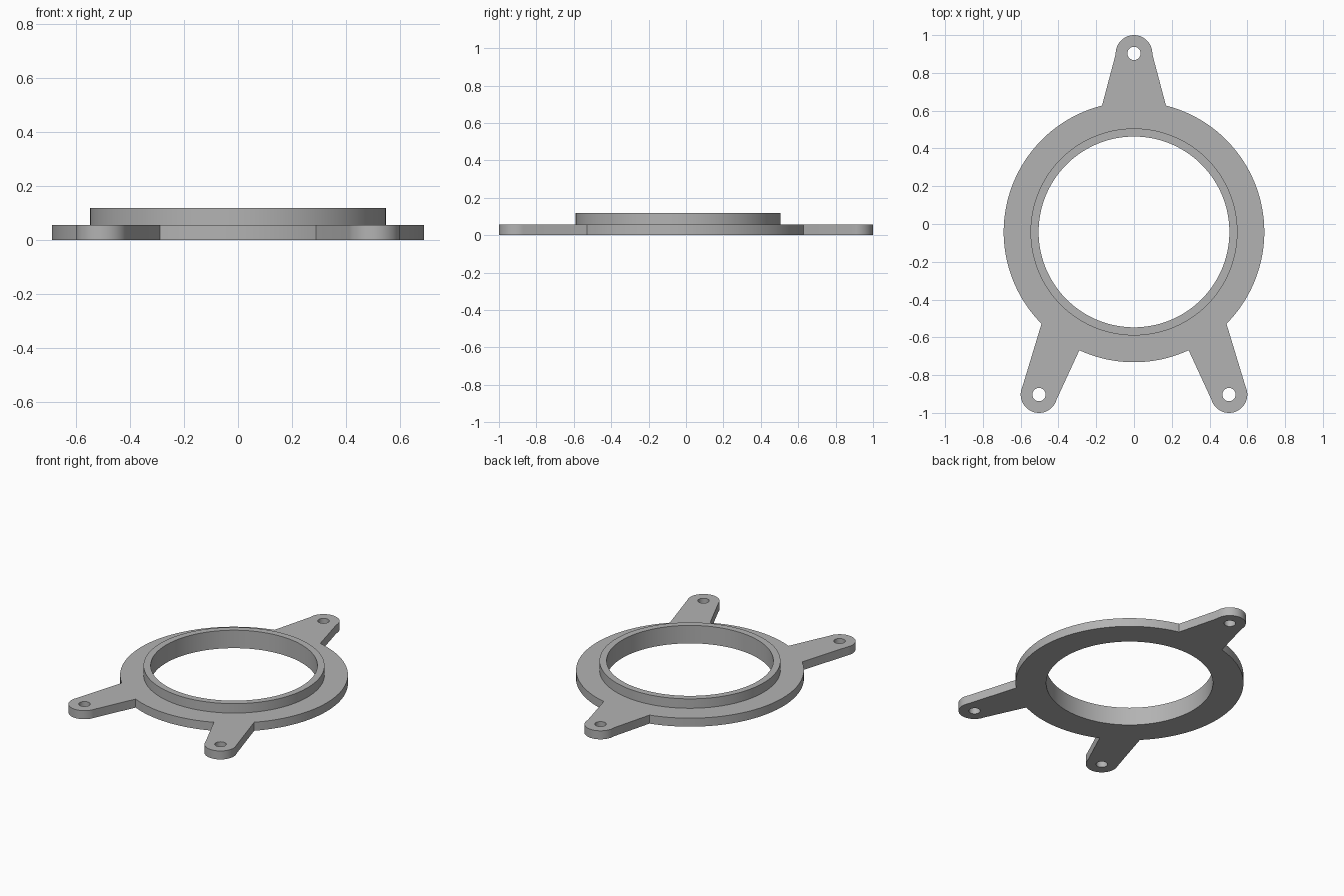
import bpy
import bmesh
from math import cos, sin, radians

cube = bpy.data.objects.get("Cube")
if cube:
    bpy.data.objects.remove(cube, do_unlink=True)

CENTRE = (0, -0.042)
FLANGE_R, COLLAR_R, BORE_R = 0.69, 0.548, 0.505
TIP_R, HOLE_R = 0.097, 0.035
FLANGE_H, TOTAL_H = 0.057, 0.12

grey = bpy.data.materials.new("satin grey")
grey.use_nodes = True
colour = (0.45, 0.45, 0.45, 1)
grey.diffuse_color = colour
grey.node_tree.nodes["Principled BSDF"].inputs["Base Color"].default_value = colour


def arc(centre, radius, start, end, steps):
    """Points along an arc, angles in degrees."""
    angles = [radians(start + (end - start) * i / steps) for i in range(steps + 1)]
    return [(centre[0] + radius * cos(a), centre[1] + radius * sin(a)) for a in angles]


def prism(name, outline, low, high):
    """Solid made by raising a flat outline."""
    bm = bmesh.new()
    base = bm.faces.new([bm.verts.new((x, y, low)) for x, y in outline])
    raised = bmesh.ops.extrude_face_region(bm, geom=[base])["geom"]
    top = [v for v in raised if isinstance(v, bmesh.types.BMVert)]
    bmesh.ops.translate(bm, verts=top, vec=(0, 0, high - low))
    bmesh.ops.recalc_face_normals(bm, faces=bm.faces)
    mesh = bpy.data.meshes.new(name)
    bm.to_mesh(mesh)
    bm.free()
    mesh.materials.append(grey)
    obj = bpy.data.objects.new(name, mesh)
    bpy.context.collection.objects.link(obj)
    return obj


def disc(name, centre, radius, low, high, sides):
    return prism(name, arc(centre, radius, 0, 360, sides)[:-1], low, high)


def combine(body, tool, operation):
    mod = body.modifiers.new(tool.name, "BOOLEAN")
    mod.operation, mod.solver, mod.object = operation, "EXACT", tool
    bpy.context.view_layer.objects.active = body
    bpy.ops.object.modifier_apply(modifier=mod.name)
    bpy.data.objects.remove(tool, do_unlink=True)


# Mounting ears: tip centre, root angles on the flange, tip arc angles
left_tip, right_tip = (-0.503, -0.903), (0.503, -0.903)
ears = [
    ((0, 0.903), (75.8, 104.2), (-2, 182)),
    (left_tip, (224.8, 245.2), (155, 345)),
    (right_tip, (294.8, 315.2), (195, 385)),
]

# Flange outline with the ears
outline = []
for i, (tip, roots, sweep) in enumerate(ears):
    outline += arc(tip, TIP_R, *sweep, 32)
    next_root = ears[(i + 1) % 3][1][0]
    span = (next_root - roots[1]) % 360
    outline += arc(CENTRE, FLANGE_R, roots[1], roots[1] + span, int(span / 2.5))
flange = prism("mounting_flange", outline, 0, FLANGE_H)

# Raised collar, bore and bolt holes
combine(flange, disc("collar", CENTRE, COLLAR_R, 0.02, TOTAL_H, 144), "UNION")
combine(flange, disc("bore", CENTRE, BORE_R, -0.1, 0.3, 144), "DIFFERENCE")
for tip, _, _ in ears:
    combine(flange, disc("bolt_hole", tip, HOLE_R, -0.1, 0.3, 40), "DIFFERENCE")

# Smooth curved walls, sharp rims
bpy.ops.object.select_all(action="DESELECT")
flange.select_set(True)
bpy.context.view_layer.objects.active = flange
bpy.ops.object.shade_smooth_by_angle(angle=radians(15))
